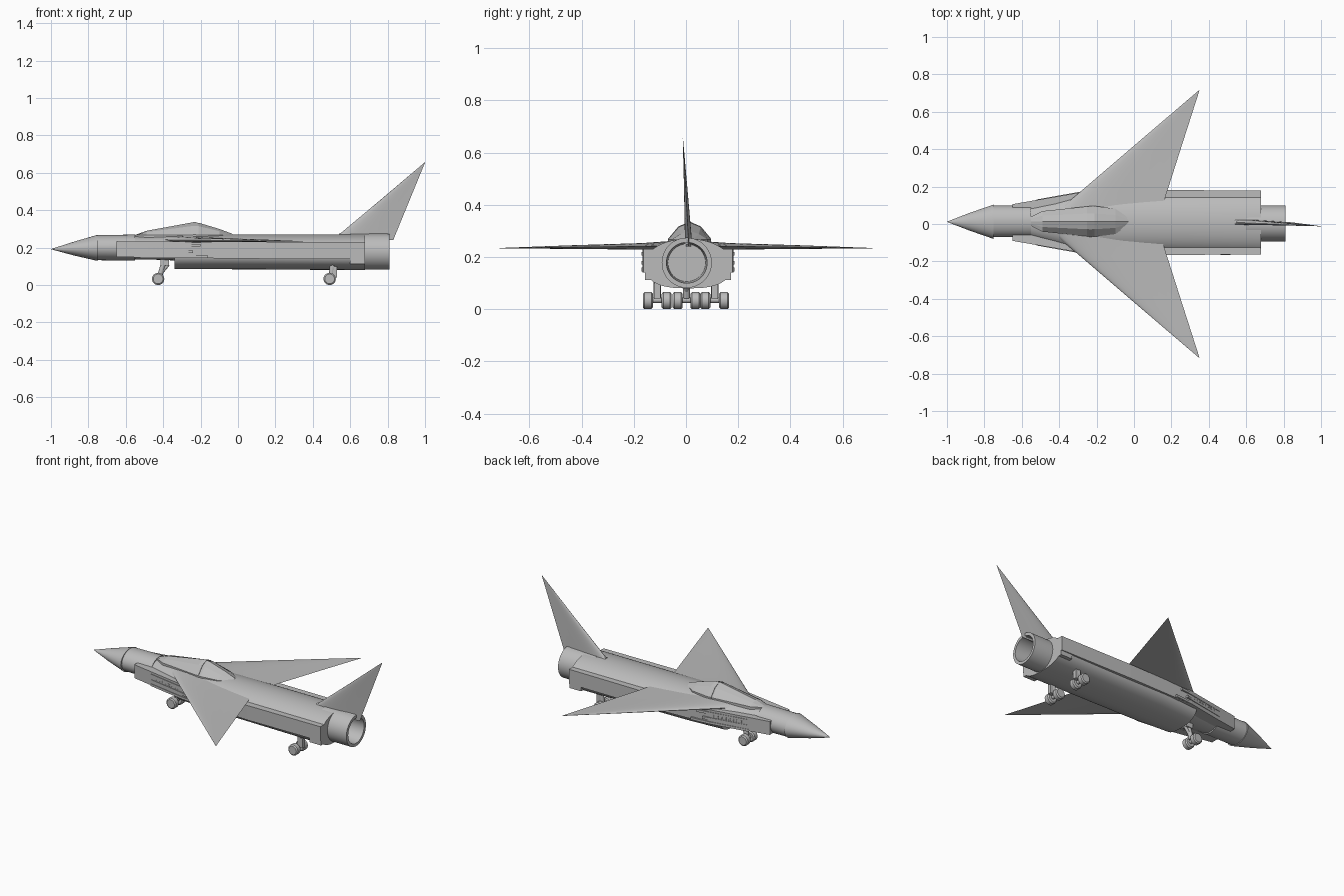
import bpy, bmesh
from math import cos, sin, pi, copysign
from mathutils import Vector

if "Cube" in bpy.data.objects:
    bpy.data.objects.remove(bpy.data.objects["Cube"])

grey = bpy.data.materials.new("plain grey")
grey.use_nodes = True
grey.diffuse_color = (0.5, 0.5, 0.5, 1)
grey.node_tree.nodes["Principled BSDF"].inputs["Base Color"].default_value = (0.5, 0.5, 0.5, 1)

MID = 0.008  # sideways offset of the fuselage centre line


def finish(name, bm, smooth=True):
    bmesh.ops.remove_doubles(bm, verts=bm.verts, dist=1e-5)
    bmesh.ops.recalc_face_normals(bm, faces=bm.faces)
    mesh = bpy.data.meshes.new(name)
    bm.to_mesh(mesh)
    bm.free()
    mesh.materials.append(grey)
    obj = bpy.data.objects.new(name, mesh)
    bpy.context.collection.objects.link(obj)
    if smooth:
        bpy.ops.object.select_all(action="DESELECT")
        obj.select_set(True)
        bpy.context.view_layer.objects.active = obj
        bpy.ops.object.shade_smooth_by_angle(angle=0.6)
    return obj


def loft(name, rings, smooth=True, caps=True):
    """Skin a list of equal-length point rings."""
    bm = bmesh.new()
    rows = [[bm.verts.new(p) for p in ring] for ring in rings]
    n = len(rows[0])
    for a, b in zip(rows, rows[1:]):
        for i in range(n):
            j = (i + 1) % n
            bm.faces.new((a[i], a[j], b[j], b[i]))
    if caps:
        bm.faces.new(rows[0])
        bm.faces.new(rows[-1])
    return finish(name, bm, smooth)


def oval(x, y, z, ry, rz, low=1.0, n=48):
    """Cross-section across x; low < 1 makes the underside fuller."""
    pts = []
    for i in range(n):
        c, s = cos(2 * pi * i / n), sin(2 * pi * i / n)
        e = low if s < 0 else 1.0
        pts.append((x, y + ry * copysign(abs(c) ** e, c), z + rz * copysign(abs(s) ** e, s)))
    return pts


def box(name, x0, x1, y0, y1, z0, z1):
    corners = lambda x: [(x, y0, z0), (x, y1, z0), (x, y1, z1), (x, y0, z1)]
    return loft(name, [corners(x0), corners(x1)], False)


def foil(lead, trail, thick, n=10):
    """Teardrop chord section: list of (x, offset) pairs."""
    top = []
    for i in range(n + 1):
        t = i / n
        top.append((lead + (trail - lead) * t * t, thick * sin(pi * t) * (1 - 0.35 * t)))
    return top + [(x, -o) for x, o in reversed(top[1:-1])]


def cylinder(name, a, b, r, n=20):
    a, b = Vector(a), Vector(b)
    d = (b - a).normalized()
    u = d.orthogonal().normalized()
    w = d.cross(u)
    ring = lambda p: [p + r * (u * cos(2 * pi * i / n) + w * sin(2 * pi * i / n)) for i in range(n)]
    return loft(name, [ring(a), ring(b)])


# Fuselage
loft("nose_cone", [oval(-1, 0.012, 0.192, 0.0005, 0.0005),
                   oval(-0.88, 0.012, 0.195, 0.047, 0.036),
                   oval(-0.75, 0.012, 0.199, 0.092, 0.07)])
loft("nose_collar", [oval(-0.75, 0.014, 0.2, 0.084, 0.067),
                     oval(-0.55, 0.014, 0.2, 0.084, 0.07)])
loft("forward_fuselage", [oval(-0.56, 0.012, 0.2, 0.08, 0.062),
                          oval(-0.42, MID, 0.2, 0.115, 0.065),
                          oval(-0.3, MID, 0.2, 0.15, 0.07)])
loft("main_fuselage", [oval(-0.34, MID, 0.178, 0.14, 0.093, 0.75),
                       oval(-0.1, MID, 0.178, 0.16, 0.093, 0.75),
                       oval(0.68, MID, 0.175, 0.166, 0.095, 0.75)])

# Hollow exhaust nozzle: outer wall, lip, inner wall and back wall
loft("exhaust_nozzle", [oval(0.6, 0.003, 0.178, 0.096, 0.096),
                        oval(0.81, 0.003, 0.178, 0.096, 0.096),
                        oval(0.81, 0.003, 0.178, 0.078, 0.078),
                        oval(0.69, 0.003, 0.178, 0.072, 0.072)])

# Faceted canopy: position, base half width, shoulder half width, shoulder and ridge heights
canopy = []
for x, base, shoulder, sz, top in [(-0.55, 0.025, 0.015, 0.266, 0.268),
                                   (-0.49, 0.055, 0.03, 0.283, 0.29),
                                   (-0.25, 0.08, 0.042, 0.315, 0.334),
                                   (-0.21, 0.082, 0.042, 0.315, 0.333),
                                   (-0.1, 0.068, 0.035, 0.288, 0.3),
                                   (-0.03, 0.02, 0.012, 0.268, 0.274)]:
    y = 0.014
    canopy.append([(x, y - base, 0.245), (x, y - base, 0.268), (x, y - shoulder, sz),
                   (x, y, top), (x, y + shoulder, sz), (x, y + base, 0.268), (x, y + base, 0.245)])
loft("canopy", canopy, False)
frame = [[(x, 0.014 + (p[1] - 0.014) * 1.03, p[2] + 0.002) for p in canopy[2]] for x in (-0.24, -0.225)]
loft("canopy_frame", frame, False)

for side, label in ((1, "left"), (-1, "right")):
    # Side intake trunk, tapering towards the nose
    rings = []
    for x, out, z0, z1 in [(-0.65, 0.098, 0.15, 0.233), (-0.28, 0.162, 0.145, 0.232),
                           (0.18, 0.174, 0.14, 0.23), (0.68, 0.17, 0.14, 0.23)]:
        a, b = MID + side * 0.05, MID + side * out
        rings.append([(x, a, z0), (x, b, z0), (x, b, z1), (x, a, z1)])
    loft(label + "_intake_trunk", rings, False)
    box(label + "_trunk_foot", 0.6, 0.68, MID + side * 0.1, MID + side * 0.165, 0.112, 0.15)

    # Stepped strakes running along the trunk
    for k, (tail, z) in enumerate([(-0.16, 0.152), (-0.24, 0.178), (-0.2, 0.212)]):
        strip = []
        for x, out in [(-0.52, 0.123), (-0.28, 0.166), (tail, 0.178)]:
            a, b = MID + side * (out - 0.05), MID + side * out
            strip.append([(x, a, z - 0.007), (x, b, z - 0.007), (x, b, z + 0.007), (x, a, z + 0.007)])
        loft(f"{label}_strake_{k + 1}", strip, False)

    # Rows of small vents between the strakes
    for row in range(2):
        for i in range(8):
            x = -0.48 + i * 0.024
            y = MID + side * (0.098 + (x + 0.65) * 0.173)
            box(f"{label}_vent_{row}_{i}", x, x + 0.012, y - 0.003, y + 0.003,
                0.19 + row * 0.01, 0.194 + row * 0.01)

    # Swept wing
    wing = []
    for y, lead, trail, thick, z in [(0.06, -0.42, 0.14, 0.022, 0.243),
                                     (0.17, -0.29, 0.176, 0.015, 0.241),
                                     (0.44, 0.025, 0.262, 0.0085, 0.238),
                                     (0.714, 0.346, 0.35, 0.0008, 0.234)]:
        wing.append([(x, side * y, z + o) for x, o in foil(lead, trail, thick)])
    loft(label + "_wing", wing)

# Tail fin, leaning very slightly
fin = []
for z, lead, trail, thick, y in [(0.24, 0.505, 0.83, 0.018, 0.01), (0.27, 0.54, 0.842, 0.016, 0.009),
                                 (0.46, 0.767, 0.92, 0.008, -0.001), (0.655, 0.997, 1.0, 0.0006, -0.012)]:
    fin.append([(x, y + o, z) for x, o in foil(lead, trail, thick)])
loft("tail_fin", fin)
cylinder("fin_root_fairing", (0.54, 0.01, 0.262), (0.8, 0.004, 0.262), 0.014)


# Landing gear: one strut, an axle, a brace and a pair of wheels
def gear(label, x, y, top_x, top_z, gap):
    cylinder(label + "_strut", (x + 0.008, y, 0.045), (top_x, y, top_z), 0.014)
    cylinder(label + "_axle", (x, y - gap, 0.035), (x, y + gap, 0.035), 0.011)
    cylinder(label + "_brace", (x + 0.012, y, 0.06), (top_x + 0.012, y, top_z - 0.05), 0.009)
    for s, side in ((1, "left"), (-1, "right")):
        mid = y + s * gap
        wheel = [[(x + r * cos(2 * pi * i / 24), mid + w, 0.033 + r * sin(2 * pi * i / 24))
                  for i in range(24)]
                 for w, r in ((-0.019, 0.026), (-0.013, 0.033), (0.013, 0.033), (0.019, 0.026))]
        loft(f"{label}_{side}_wheel", wheel)


gear("nose_gear", -0.427, 0.002, -0.385, 0.16, 0.034)
for s, label in ((1, "left"), (-1, "right")):
    gear(label + "_main_gear", 0.49, s * 0.11, 0.508, 0.13, 0.036)
    box(label + "_gear_door", 0.505, 0.53, s * 0.11 - 0.012, s * 0.11 + 0.012, 0.04, 0.1)
box("nose_gear_door", -0.415, -0.37, -0.016, 0.02, 0.105, 0.15)
